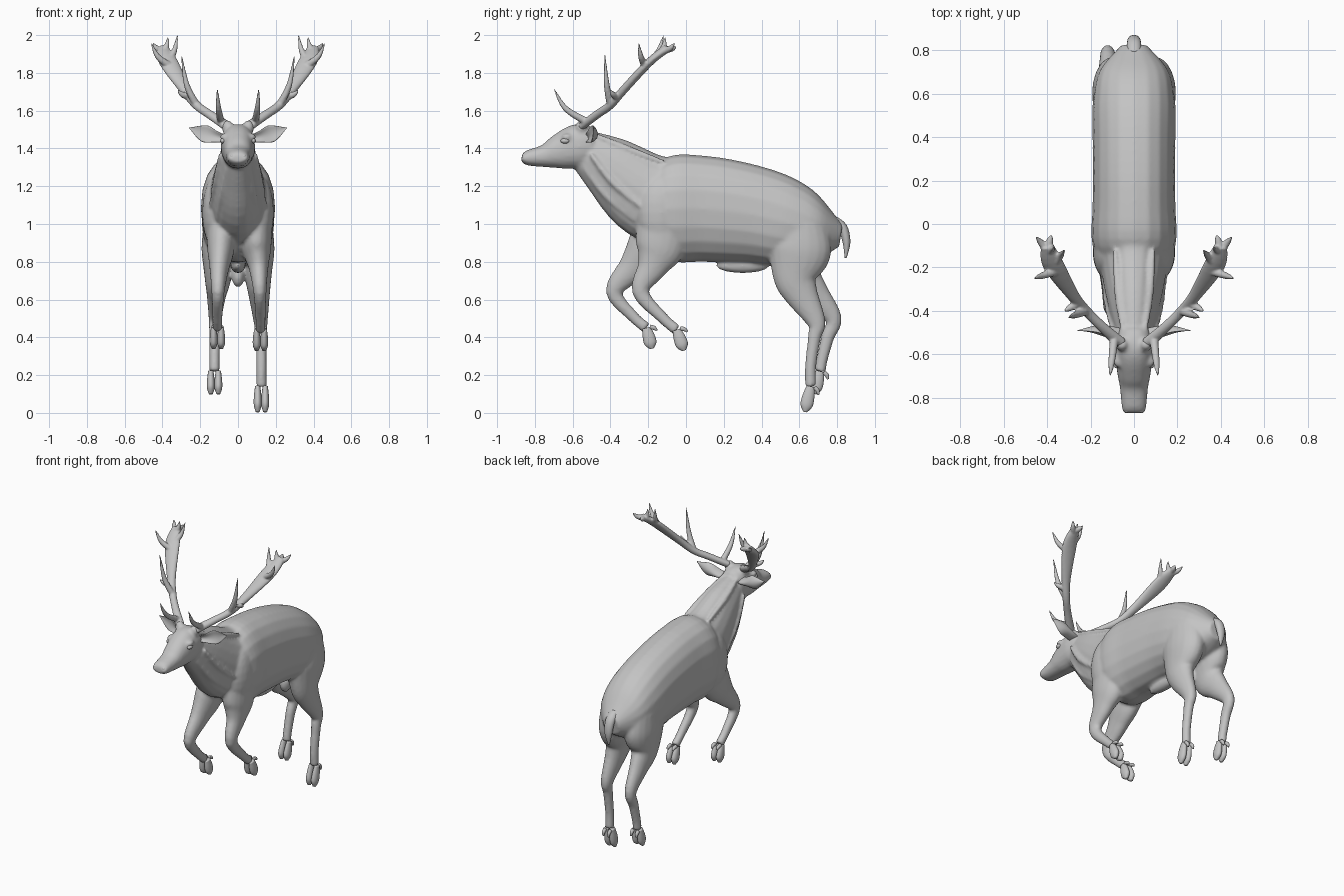
import bpy
import bmesh
from math import cos, sin, tau, copysign
from mathutils import Vector

default_cube = bpy.data.objects.get("Cube")
if default_cube:
    bpy.data.objects.remove(default_cube, do_unlink=True)

# One plain grey for the whole animal
grey = bpy.data.materials.new("plain grey")
grey.use_nodes = True
shade = .55
colour = (shade, shade, shade, 1)
grey.diffuse_color = colour
grey.node_tree.nodes["Principled BSDF"].inputs["Base Color"].default_value = colour


def smooth_path(stations, steps=5):
    """Catmull-Rom interpolation of (x, y, z, half width, half depth) rows."""
    rows = [stations[0], *stations, stations[-1]]
    result = []
    for before, start, end, after in zip(rows, rows[1:], rows[2:], rows[3:]):
        for step in range(steps):
            t = step / steps
            point = []
            for p, q, r, s in zip(before, start, end, after):
                linear = (r - p) * t
                square = (2 * p - 5 * q + 4 * r - s) * t * t
                cubic = (3 * (q - r) + s - p) * t * t * t
                point.append(q + (linear + square + cubic) / 2)
            result.append(point)
    result.append(list(stations[-1]))
    return result


def loft(bm, stations, axis=(1, 0, 0), power=1, cup=0, sides=20):
    """Skin elliptical rings along a path; width follows the given axis."""
    path = smooth_path(stations)
    centres = [Vector(row[:3]) for row in path]
    rings = []
    for i, centre in enumerate(centres):
        ahead = centres[min(i + 1, len(path) - 1)]
        behind = centres[max(i - 1, 0)]
        tangent = (ahead - behind).normalized()
        side = Vector(axis)
        side = (side - tangent * side.dot(tangent)).normalized()
        up = tangent.cross(side)
        wide, deep = (max(size, .002) for size in path[i][3:])
        ring = []
        for k in range(sides):
            c, s = cos(tau * k / sides), sin(tau * k / sides)
            across = copysign(abs(c) ** power, c) + cup * s * s
            along = copysign(abs(s) ** power, s)
            ring.append(bm.verts.new(centre + side * wide * across + up * deep * along))
        rings.append(ring)
    for low, high in zip(rings, rings[1:]):
        for k in range(sides):
            n = (k + 1) % sides
            bm.faces.new((low[k], low[n], high[n], high[k]))
    bm.faces.new(rings[0][::-1])
    bm.faces.new(rings[-1])


def ball(bm, centre, size):
    made = bmesh.ops.create_uvsphere(bm, u_segments=20, v_segments=12, radius=1)
    bmesh.ops.scale(bm, vec=size, verts=made["verts"])
    bmesh.ops.translate(bm, vec=centre, verts=made["verts"])


def finish(bm, name, mirror=False, voxel=0, relax=0):
    """Turn the mesh into a smooth object, mirrored or fused if asked."""
    bmesh.ops.recalc_face_normals(bm, faces=bm.faces)
    for face in bm.faces:
        face.smooth = True
    mesh = bpy.data.meshes.new(name)
    bm.to_mesh(mesh)
    bm.free()
    mesh.materials.append(grey)
    obj = bpy.data.objects.new(name, mesh)
    bpy.context.collection.objects.link(obj)
    if mirror:
        obj.modifiers.new("both sides", "MIRROR").use_mirror_merge = False
    if voxel:
        blend = obj.modifiers.new("blend", "REMESH")
        blend.mode = "VOXEL"
        blend.voxel_size = voxel
        blend.use_smooth_shade = True
        soften = obj.modifiers.new("soften", "SMOOTH")
        soften.factor = .5
        soften.iterations = relax


def trunk(bm, rows, width, power=.9):
    """Loft along the middle plane; width is a rule of the half depth."""
    loft(bm, [(0, y, z, width(deep), deep) for y, z, deep in rows], power=power)


# Torso, neck and head, fused into one skin
body = bmesh.new()
trunk(body, [(-.27, 1.07, .1), (-.1, 1.08, .27), (.1, 1.08, .28), (.35, 1.05, .26),
             (.55, 1, .23), (.7, .96, .16), (.82, .94, .06)],
      width=lambda deep: min(deep, .19))
trunk(body, [(0, 1.1, .25), (-.2, 1.15, .23), (-.4, 1.3, .17), (-.56, 1.41, .1)],
      width=lambda deep: deep * .66, power=1)
trunk(body, [(-.5, 1.4, .1), (-.57, 1.41, .12), (-.68, 1.38, .09),
             (-.75, 1.36, .06), (-.84, 1.35, .04), (-.87, 1.35, .02)],
      width=lambda deep: .04 + deep * .42)

# Neck folds, brows, shoulders and antler pedicles on both sides
for s in (-1, 1):
    for lift in (0, .07):
        x, y, z = .06 + lift / 2, lift / 2 - .54, 1.3 + lift
        loft(body, [(s * x, y, z, .01, .01),
                    (s * (x + .02), y + .12, z - .15, .02, .02),
                    (s * (x + .05), y + .27, z - .28, .01, .01)])
    loft(body, [(s * .05, -.5, 1.48, .01, .01), (s * .07, -.32, 1.4, .02, .02),
                (s * .09, -.12, 1.33, .01, .01)])
    ball(body, (s * .075, -.63, 1.46), (.02, .03, .02))
    ball(body, (s * .11, -.13, 1.06), (.08, .13, .2))
    ball(body, (s * .055, -.555, 1.51), (.03, .03, .04))

# Underside
ball(body, (0, .3, .78), (.04, .14, .04))
ball(body, (0, .52, .73), (.035, .045, .065))


def hoof(name, fetlock, tip):
    """Two toes side by side, with a dewclaw behind each."""
    bm = bmesh.new()
    run = tip - fetlock
    back = Vector((0, -run.z, run.y)).normalized()
    for s in (-.02, .02):
        start = fetlock + Vector((s, 0, 0))
        toe = [(0, .014, .022), (.4, .02, .032), (.75, .02, .032), (1, .01, .01)]
        loft(bm, [(*(start + run * t), w, d) for t, w, d in toe])
        claw = [(0, .02, .012), (.1, .04, .011), (.25, .05, .005)]
        loft(bm, [(*(start + run * t + back * out), r, r) for t, out, r in claw])
    finish(bm, name)


def leg(name, side, x, rows, tip):
    """Thick limbs sit closer in and are narrower than deep."""
    limb = [(side * (x - deep / 5), y, z, deep / 2 + .012, deep)
            for y, z, deep in rows]
    loft(body, limb)
    fetlock = Vector(limb[-1][:3])
    hoof(name + "_hoof", fetlock, Vector((fetlock.x, *tip)))


# Hind legs share the haunch; front legs share the shoulder and fold at the knee
haunch = [(.6, 1, .14), (.6, .86, .17)]
leg("hind_left", 1, .13, haunch + [
    (.58, .72, .12), (.61, .63, .09), (.69, .48, .05), (.68, .4, .035),
    (.66, .25, .03), (.66, .14, .03)], tip=(.63, .005))
leg("hind_right", -1, .13, haunch + [
    (.61, .72, .12), (.68, .63, .08), (.78, .5, .045), (.75, .4, .035),
    (.72, .28, .03), (.71, .22, .03)], tip=(.68, .1))
shoulder = [(-.12, 1, .14)]
leg("front_left", 1, .125, shoulder + [
    (-.14, .87, .13), (-.18, .77, .08), (-.24, .64, .045), (-.12, .5, .03),
    (-.05, .44, .03)], tip=(-.01, .33))
leg("front_right", -1, .115, shoulder + [
    (-.2, .87, .12), (-.28, .77, .08), (-.38, .64, .045), (-.28, .51, .03),
    (-.21, .45, .03)], tip=(-.18, .34))
finish(body, "body", voxel=.01, relax=5)

# Tail
tail = bmesh.new()
trunk(tail, [(.78, 1.02, .025), (.83, .98, .025), (.85, .9, .02), (.845, .82, .005)],
      width=lambda deep: deep * 1.3, power=1)
finish(tail, "tail")

# Ears: cupped leaves opening to the front
ears = bmesh.new()
loft(ears, [(.06, -.5, 1.45, .02, .02), (.11, -.49, 1.46, .02, .03),
            (.18, -.48, 1.48, .012, .045), (.26, -.49, 1.51, 0, 0)],
     axis=(0, 1, 0), cup=-1.5)
finish(ears, "ears", mirror=True)

# Eyes and nostrils
eyes = bmesh.new()
ball(eyes, (.08, -.64, 1.44), (.015, .024, .014))
finish(eyes, "eyes", mirror=True)
nostrils = bmesh.new()
ball(nostrils, (.03, -.856, 1.36), (.014, .012, .01))
finish(nostrils, "nostrils", mirror=True)

# Antlers: a main beam flattening into a palm
antlers = bmesh.new()
beam = [(x, y, z, wide, min(wide, .022)) for x, y, z, wide in [
    (.06, -.55, 1.52, .03), (.15, -.47, 1.58, .024), (.22, -.4, 1.63, .024),
    (.28, -.33, 1.71, .03), (.37, -.19, 1.86, .05), (.4, -.1, 1.93, .03)]]
loft(antlers, beam)

# Tines spring from a step along the beam and curve upward to a point
beam_path = smooth_path(beam)
for step, *tip in [(2, .11, -.7, 1.72), (10, .3, -.43, 1.9), (13, .32, -.4, 1.71),
                   (19, .46, -.25, 1.96), (20, .32, -.12, 2), (23, .37, -.11, 1.99),
                   (23, .45, -.06, 1.96), (24, .38, -.05, 1.94)]:
    root = Vector(beam_path[step][:3])
    tip = Vector(tip)
    bend = root.lerp(tip, .65)
    bend.z = root.lerp(tip, .4).z
    loft(antlers, [(*root, .02, .02), (*bend, .015, .015), (*tip, .003, .003)])
finish(antlers, "antlers", mirror=True, voxel=.006, relax=2)
